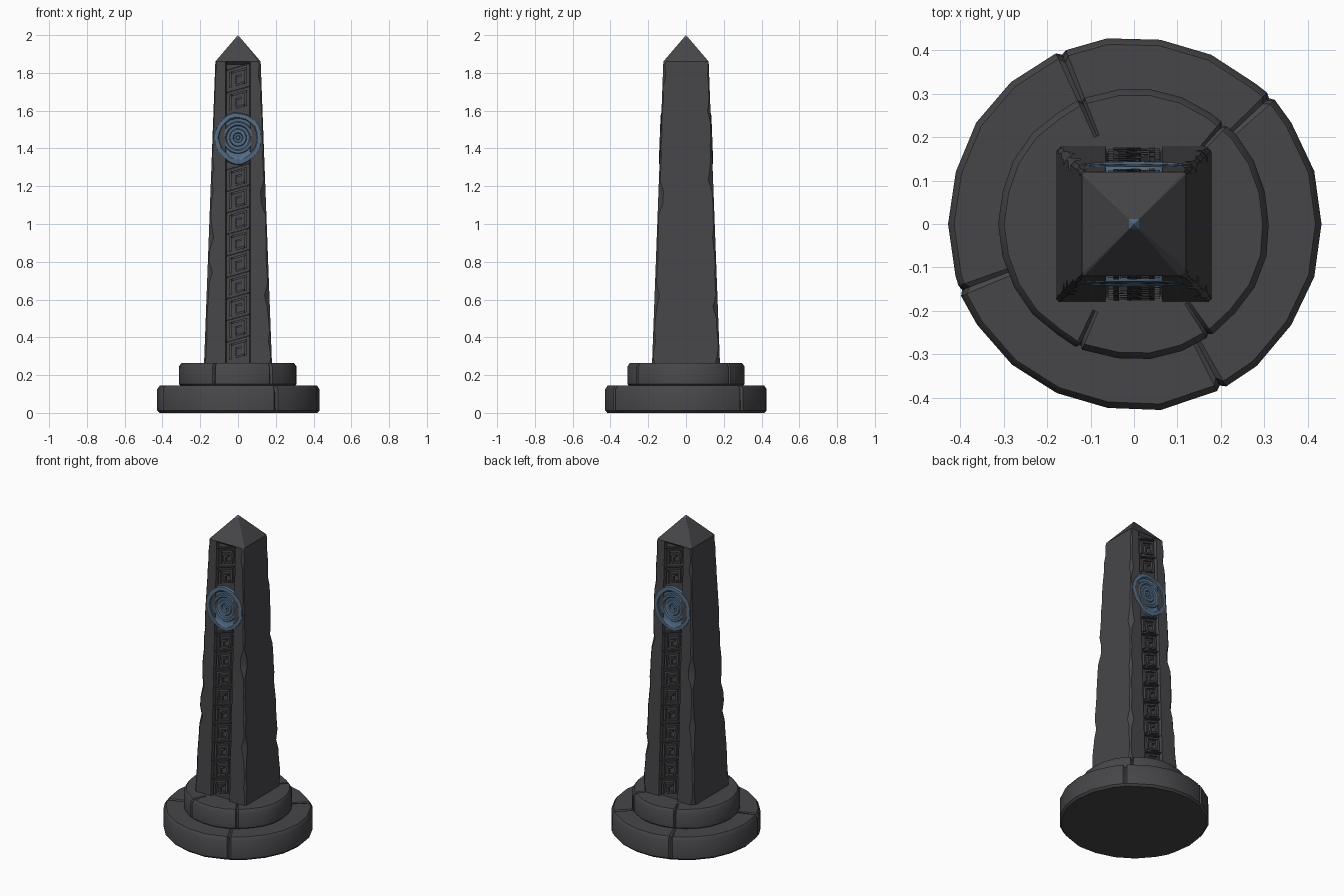
import bpy, bmesh, math, random

if "Cube" in bpy.data.objects:
    bpy.data.objects.remove(bpy.data.objects["Cube"])

random.seed(4)


def material(name, rgb):
    m = bpy.data.materials.new(name)
    m.diffuse_color = (*rgb, 1)
    m.use_nodes = True
    m.node_tree.nodes["Principled BSDF"].inputs["Base Color"].default_value = m.diffuse_color
    return m


STONE = material("dark stone", (0.062, 0.060, 0.066))
BLUE = material("blue inlay", (0.085, 0.145, 0.225))
Z0, Z1, W0, W1 = 0.255, 1.86, 0.18, 0.12     # shaft bottom/top heights and half widths
GROOVE, DEPTH = 0.066, 0.018                # glyph channel half width and depth


def half(z):
    return W0 + (W1 - W0) * (z - Z0) / (Z1 - Z0)


def on_face(x, z, out, side):
    """Point on the sloped front (side=1) or back (side=-1) of the shaft."""
    return (side * x, -side * (half(z) + out), z)


def finish(name, bm, mats, angle=25):
    bmesh.ops.recalc_face_normals(bm, faces=bm.faces)
    me = bpy.data.meshes.new(name)
    bm.to_mesh(me)
    bm.free()
    ob = bpy.data.objects.new(name, me)
    bpy.context.collection.objects.link(ob)
    for m in mats:
        me.materials.append(m)
    bpy.ops.object.select_all(action='DESELECT')
    ob.select_set(True)
    bpy.context.view_layer.objects.active = ob
    bpy.ops.object.shade_smooth_by_angle(angle=math.radians(angle))
    return ob


def loft(bm, rings):
    """Join closed rings of equal length; returns the vertex rings."""
    vs = [[bm.verts.new(p) for p in r] for r in rings]
    n = len(vs[0])
    for a, b in zip(vs, vs[1:]):
        for i in range(n):
            j = (i + 1) % n
            bm.faces.new((a[i], a[j], b[j], b[i]))
    return vs


# Round plinth steps, with radial cracks cut into rim and top
def step(name, r, z_low, z_high, sides, cracks, crack_start):
    angles = [(360 * i / sides, 0) for i in range(sides)]
    angles = [a for a in angles if all(abs((a[0] - c + 180) % 360 - 180) > 4 for c in cracks)]
    for c in cracks:
        angles += [((c - 1.6) % 360, 0), (c % 360, 1), ((c + 1.6) % 360, 0)]
    angles.sort()
    jit = [1 - random.uniform(0, 0.014) for _ in angles]
    # radius, height, crack inset
    profile = [(r - 0.012, z_low, 0), (r, z_low + 0.012, 0.008), (r, z_high - 0.02, 0.014),
               (r - 0.014, z_high, 0.014), (crack_start, z_high, 0)]
    rings = []
    for rad, z, cut in profile:
        ring = []
        for (a, crack), k in zip(angles, jit):
            t = math.radians(a)
            q = rad * k - crack * cut
            ring.append((q * math.cos(t), q * math.sin(t),
                         z - crack * cut * (z > z_low + 0.05)))
        rings.append(ring)
    bm = bmesh.new()
    vs = loft(bm, rings)
    bm.faces.new(vs[0])
    bm.faces.new(vs[-1])
    finish(name, bm, [STONE], 35)


step("lower_plinth", 0.433, 0, 0.145, 22, (43, 113, 201, 298), 0.30)
step("upper_plinth", 0.314, 0.14, 0.265, 26, (48, 113, 246, 304), 0.22)

# Tapered shaft with chipped corners, glyph channels front and back, pyramid cap
rows = [Z0 + (Z1 - 0.015 - Z0) * i / 26 for i in range(27)] + [Z1]
rings = []
for z in rows:
    w = half(z)
    d = 0 if z == Z1 else DEPTH
    ring = []
    for s in (1, -1):
        c = [random.choice((0.006, 0.008, 0.01, 0.014, 0.026)) * (0.6 if z > 1.3 else 1)
             for _ in range(2)]
        g = GROOVE
        pts = [(-w, -w + c[0]), (-w + c[0], -w), (-g, -w), (-g + 0.005, -w + d),
               (g - 0.005, -w + d), (g, -w), (w - c[1], -w), (w, -w + c[1])]
        ring += [(s * x, s * y, z) for x, y in pts]
    rings.append(ring)
k = 0.1
rings.append([(x * k, y * k, 1.986) for x, y, z in rings[-1]])
bm = bmesh.new()
vs = loft(bm, rings)
bm.faces.new(vs[0])
tip = bm.verts.new((0, 0, 2))
for i in range(16):
    bm.faces.new((vs[-1][i], vs[-1][(i + 1) % 16], tip)).material_index = 1
finish("shaft", bm, [STONE, BLUE])


# Carved slanted key glyphs standing in the channels
def bar(bm, u0, u1, v0, v1, zc, side):
    corners = [(u0, v0), (u1, v0), (u1, v1), (u0, v1)]
    rings = [[on_face(u * f + m * (1 - f), zc + v + 0.28 * u, o, side) for u, v in corners]
             for o, f, m in ((-DEPTH - 0.004, 1, 0), (-0.002, 0.96, (u0 + u1) / 2))]
    vs = loft(bm, rings)
    bm.faces.new(vs[0])
    bm.faces.new(vs[1])


KEY = [(-0.048, -0.034, -0.042, 0.042), (-0.034, 0.048, 0.030, 0.042),
       (0.034, 0.048, -0.042, 0.030), (-0.012, 0.034, -0.042, -0.030),
       (-0.016, -0.004, -0.030, 0.014), (-0.004, 0.018, 0.002, 0.014)]
for side, name in ((1, "front_glyphs"), (-1, "back_glyphs")):
    bm = bmesh.new()
    centres = [0.335 + 0.114 * i for i in range(9)] + [1.655, 1.775]
    for zc in centres:
        for b in KEY:
            bar(bm, *b, zc, side)
        bar(bm, -0.062, 0.062, 0.053, 0.060, zc, side)      # cell divider
    finish(name, bm, [STONE])


# Blue ringed medallions on front and back
PROFILE = [(0.128, -0.012), (0.124, 0.002), (0.104, 0.004), (0.098, -0.004), (0.082, -0.006),
           (0.078, 0.000), (0.066, 0.000), (0.060, -0.008), (0.046, -0.009), (0.042, -0.003),
           (0.026, -0.003), (0.022, -0.010), (0.012, -0.010), (0.009, -0.004)]
wobble = [random.uniform(0.965, 1.03) for _ in range(22)]
for side, name in ((1, "front_medallion"), (-1, "back_medallion")):
    rings = []
    for r, o in PROFILE:
        ring = []
        for i in range(22):
            a = 2 * math.pi * i / 22
            q = r * (wobble[i] if r > 0.1 else 1)
            drop = 1.12 if r > 0.1 and math.sin(a) < -0.85 else 1.04
            ring.append(on_face(q * math.cos(a), 1.457 + q * math.sin(a) * drop, o, side))
        rings.append(ring)
    bm = bmesh.new()
    vs = loft(bm, rings)
    bm.faces.new(vs[-1])
    finish(name, bm, [BLUE])
